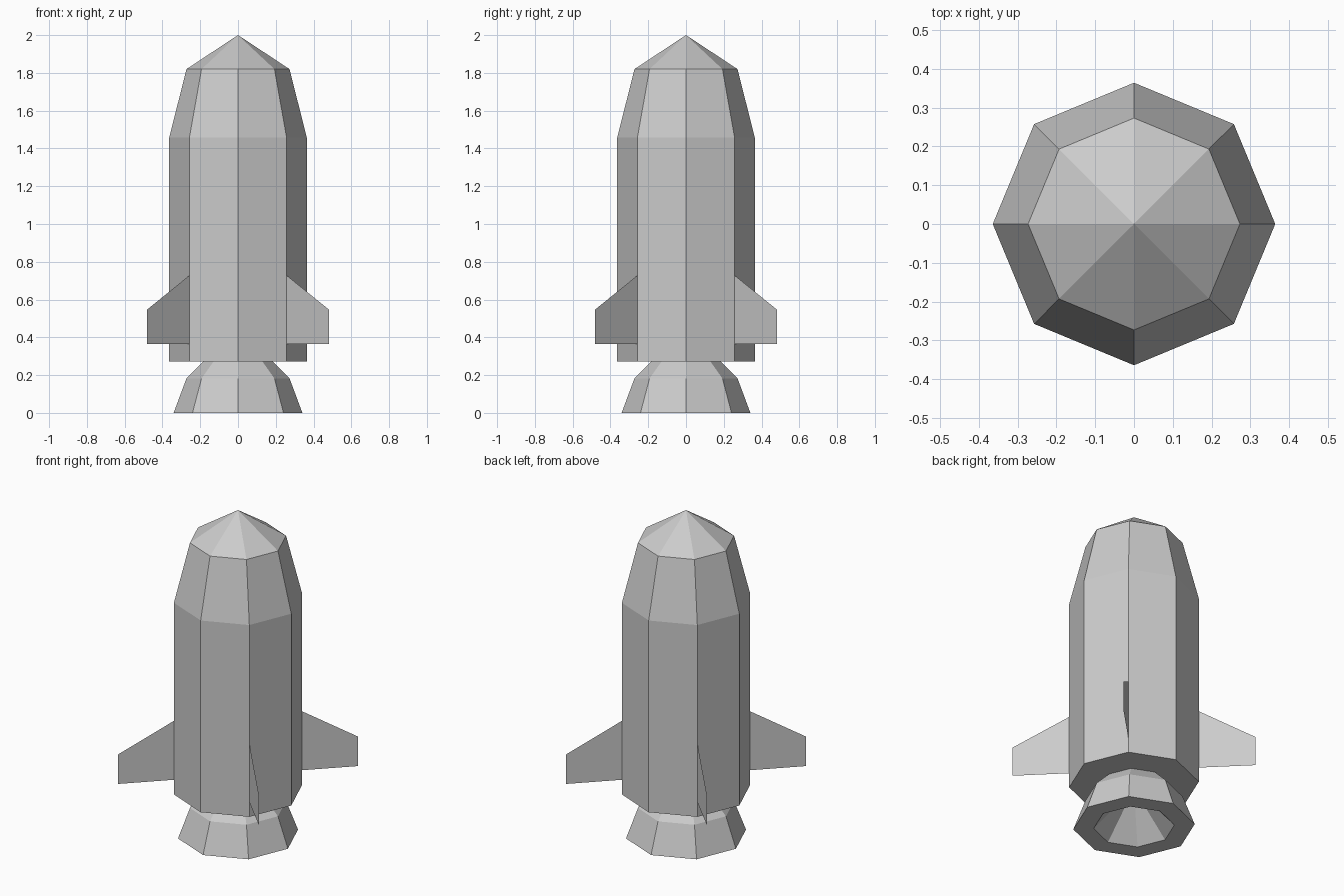
import bpy, bmesh
from math import cos, sin, pi

if "Cube" in bpy.data.objects:
    bpy.data.objects.remove(bpy.data.objects["Cube"])

SIDES = 8


def finish(name, bm):
    mesh = bpy.data.meshes.new(name)
    bm.to_mesh(mesh)
    bm.free()
    obj = bpy.data.objects.new(name, mesh)
    bpy.context.collection.objects.link(obj)
    return obj


def lathe(name, profile):
    """Eight-sided turned shape from (radius, z) points; radius 0 makes a tip."""
    bm = bmesh.new()
    rings = []
    for r, z in profile:
        if r == 0:
            rings.append([bm.verts.new((0, 0, z))] * SIDES)
        else:
            rings.append([bm.verts.new((r * cos(2 * pi * i / SIDES), r * sin(2 * pi * i / SIDES), z))
                          for i in range(SIDES)])
    for a, b in zip(rings, rings[1:]):
        for i in range(SIDES):
            j = (i + 1) % SIDES
            bm.faces.new(list(dict.fromkeys((a[i], a[j], b[j], b[i]))))
    return finish(name, bm)


# Hull with flat underside, tapered shoulder and pointed nose
lathe("hull", [(0.182, 0.273), (0.364, 0.273), (0.364, 1.457), (0.273, 1.82), (0, 2.0)])

# Engine nozzle: hollow bell with a thick rim
lathe("nozzle", [(0, 0.182), (0.06, 0.182), (0.227, 0), (0.341, 0), (0.273, 0.182), (0.182, 0.273)])

# Four thin fins on the diagonal corners of the hull
FIN = [(0.364, 0.364), (0.682, 0.364), (0.682, 0.546), (0.364, 0.728)]
for n in range(4):
    angle = pi / 4 + n * pi / 2
    bm = bmesh.new()
    bm.faces.new([bm.verts.new((r * cos(angle), r * sin(angle), z)) for r, z in FIN])
    finish(f"fin_{n + 1}", bm)
